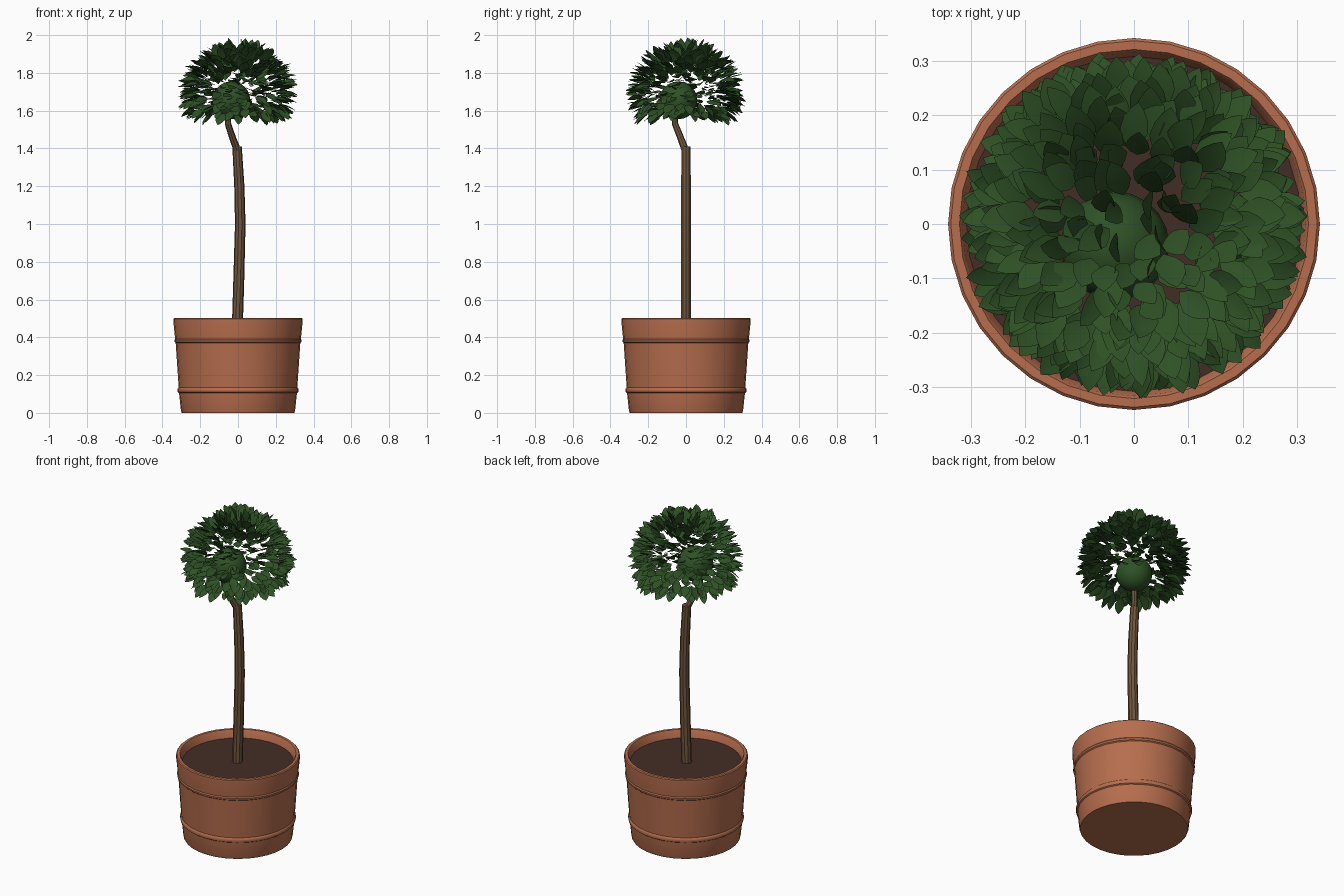
import bpy
import bmesh
import math
import random
from mathutils import Vector, Matrix

random.seed(7)
if "Cube" in bpy.data.objects:
    bpy.data.objects.remove(bpy.data.objects["Cube"])


def material(name, rgb):
    mat = bpy.data.materials.new(name)
    mat.use_nodes = True
    mat.diffuse_color = (*rgb, 1)
    mat.node_tree.nodes["Principled BSDF"].inputs["Base Color"].default_value = (*rgb, 1)
    return mat


TERRACOTTA = material("terracotta", (0.47, 0.155, 0.076))
SOIL = material("dark soil", (0.055, 0.027, 0.018))
BARK = material("brown bark", (0.165, 0.095, 0.048))
LEAF = material("leaf green", (0.028, 0.083, 0.019))


def finish(bm, name, mat, angle=35):
    bmesh.ops.recalc_face_normals(bm, faces=bm.faces)
    mesh = bpy.data.meshes.new(name)
    bm.to_mesh(mesh)
    bm.free()
    mesh.materials.append(mat)
    obj = bpy.data.objects.new(name, mesh)
    bpy.context.collection.objects.link(obj)
    bpy.ops.object.select_all(action="DESELECT")
    obj.select_set(True)
    bpy.context.view_layer.objects.active = obj
    bpy.ops.object.shade_smooth_by_angle(angle=math.radians(angle))
    return obj


def skin_rings(bm, rings):
    """Join rings of vertices with quads and cap both ends."""
    for low, high in zip(rings, rings[1:]):
        for i in range(len(low)):
            j = (i + 1) % len(low)
            bm.faces.new((low[i], low[j], high[j], high[i]))
    bm.faces.new(rings[0])
    bm.faces.new(rings[-1])


def lathe(name, profile, mat, sides=32):
    bm = bmesh.new()
    turns = [math.tau * i / sides for i in range(sides)]
    skin_rings(bm, [[bm.verts.new((r * math.cos(a), r * math.sin(a), z)) for a in turns]
                    for r, z in profile])
    return finish(bm, name, mat)


def tube(name, path, radii, mat, sides=10):
    bm = bmesh.new()
    points = [Vector(p) for p in path]
    rings = []
    for i, (p, r) in enumerate(zip(points, radii)):
        along = points[min(i + 1, len(points) - 1)] - points[max(i - 1, 0)]
        turn = Vector((0, 0, 1)).rotation_difference(along)
        rings.append([bm.verts.new(p + turn @ Vector((r * math.cos(a), r * math.sin(a), 0)))
                      for a in (math.tau * k / sides for k in range(sides))])
    skin_rings(bm, rings)
    return finish(bm, name, mat, 25)


# Pot: tapered wall, lower bead, raised rim band, hollow top
lathe("pot", [(0.298, 0), (0.302, 0.01), (0.312, 0.105), (0.319, 0.11), (0.321, 0.12),
              (0.319, 0.13), (0.314, 0.135), (0.33, 0.37), (0.336, 0.375), (0.337, 0.385),
              (0.333, 0.392), (0.342, 0.48), (0.342, 0.497), (0.337, 0.502), (0.321, 0.502),
              (0.316, 0.495), (0.303, 0.43)], TERRACOTTA)
lathe("soil", [(0.303, 0.435), (0.308, 0.455)], SOIL)

# Trunk with a slight bow, and the branch that carries the crown
tube("trunk", [(-0.004, 0, 0.44), (0.004, 0, 0.7), (0.012, 0, 1.0), (0.007, 0, 1.2),
               (-0.005, 0, 1.41)], [0.029, 0.029, 0.028, 0.027, 0.025], BARK)
tube("branch", [(0, 0, 1.38), (-0.03, -0.03, 1.46), (-0.053, -0.058, 1.53),
                (-0.052, -0.06, 1.62)], [0.02, 0.018, 0.017, 0.015], BARK, 8)

# Dense ball at the heart of the crown
bm = bmesh.new()
bmesh.ops.create_uvsphere(bm, u_segments=20, v_segments=12, radius=0.1,
                          matrix=Matrix.Translation((-0.035, -0.04, 1.655)))
finish(bm, "crown_core", LEAF)

# Leaf outline as (distance along, half width, lift of the edge)
LEAF_ROWS = [(0.2, 0.6, 0.1), (0.45, 1, 0.18), (0.7, 0.85, 0.14), (0.88, 0.45, 0.05)]


def add_leaf(bm, base, direction, length, width, roll):
    """One pointed leaf, folded along its midrib and curling down at the tip."""
    up = Vector((0, 0, 1)) if abs(direction.z) < 0.97 else Vector((1, 0, 0))
    side = direction.cross(up).normalized()
    side = Matrix.Rotation(roll, 3, direction) @ side
    normal = side.cross(direction)

    def vert(t, s, lift):
        bend = lift * width - 0.12 * length * t * t
        return bm.verts.new(base + direction * t * length + side * s * width + normal * bend)

    root, tip = vert(0, 0, 0), vert(1, 0, 0)
    rows = [[vert(t, -w, lift), vert(t, 0, 0), vert(t, w, lift)] for t, w, lift in LEAF_ROWS]
    for k in (0, 1):
        bm.faces.new((root, rows[0][k + 1], rows[0][k]))
        bm.faces.new((rows[-1][k], rows[-1][k + 1], tip))
        for a, b in zip(rows, rows[1:]):
            bm.faces.new((a[k], a[k + 1], b[k + 1], b[k]))


# Hollow crown of leaves pointing outwards, open underneath
bm = bmesh.new()
COUNT = 470
centre = Vector((0, 0, 1.685))
for i in range(COUNT):
    z = 0.99 - 1.47 * (i + 0.5) / COUNT
    angle = i * math.pi * (3 - math.sqrt(5)) + random.uniform(-0.15, 0.15)
    ring = math.sqrt(1 - z * z)
    out = Vector((ring * math.cos(angle), ring * math.sin(angle), z))
    jitter = Vector([random.uniform(-0.32, 0.32) for _ in range(3)])
    length = random.uniform(0.08, 0.11)
    reach = random.uniform(0.295, 0.33) - length
    base = centre + Vector((out.x * reach, out.y * reach, out.z * reach * 0.95))
    add_leaf(bm, base, (out + jitter).normalized(), length,
             random.uniform(0.022, 0.03), random.uniform(-0.5, 0.5))
finish(bm, "crown_leaves", LEAF, 60)
